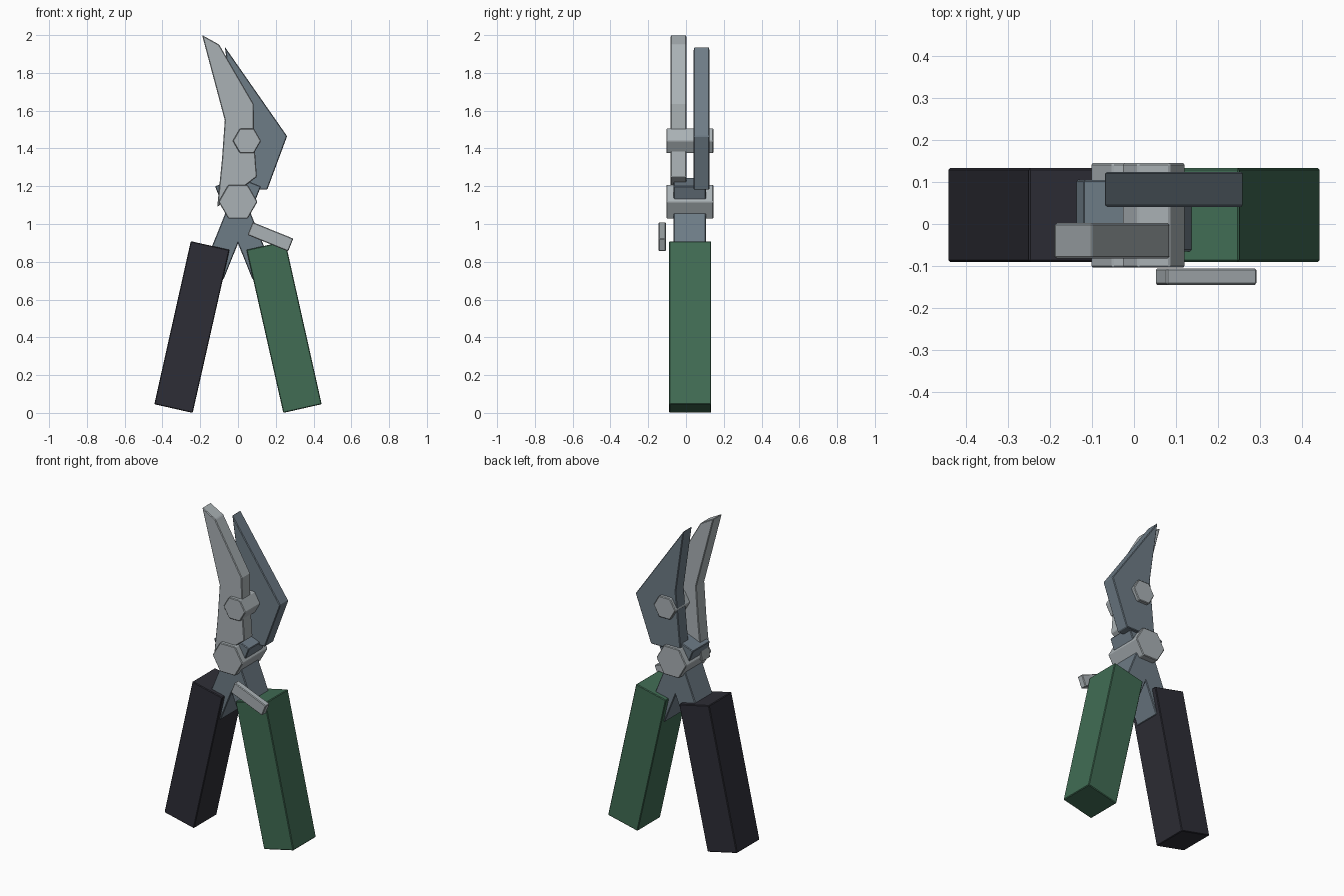
import bpy, bmesh, math

cube = bpy.data.objects.get("Cube")
if cube:
    bpy.data.objects.remove(cube, do_unlink=True)


def material(name, rgb):
    m = bpy.data.materials.new(name)
    m.use_nodes = True
    m.diffuse_color = (*rgb, 1)
    m.node_tree.nodes["Principled BSDF"].inputs["Base Color"].default_value = (*rgb, 1)
    return m


bright = material("bright_steel", (0.40, 0.44, 0.46))
dark = material("dark_steel", (0.155, 0.20, 0.24))
green = material("green_grip", (0.052, 0.15, 0.088))
black = material("black_grip", (0.027, 0.027, 0.037))


def plate(name, outline, y0, y1, mat, bevel=0.004):
    """Extrude an (x, z) outline from y0 to y1 with a fine edge bevel."""
    bm = bmesh.new()
    face = bm.faces.new([bm.verts.new((x, y0, z)) for x, z in outline])
    out = bmesh.ops.extrude_face_region(bm, geom=[face])
    moved = [v for v in out["geom"] if isinstance(v, bmesh.types.BMVert)]
    bmesh.ops.translate(bm, verts=moved, vec=(0, y1 - y0, 0))
    bmesh.ops.recalc_face_normals(bm, faces=bm.faces)
    mesh = bpy.data.meshes.new(name)
    bm.to_mesh(mesh)
    bm.free()
    mesh.materials.append(mat)
    obj = bpy.data.objects.new(name, mesh)
    bpy.context.collection.objects.link(obj)
    mod = obj.modifiers.new("edge_bevel", 'BEVEL')
    mod.width = bevel
    mod.segments = 1
    return obj


def bar(a, b, width):
    """Rectangle outline around the line from a to b."""
    dx, dz = b[0] - a[0], b[1] - a[1]
    k = width / 2 / math.hypot(dx, dz)
    nx, nz = -dz * k, dx * k
    return [(a[0] + nx, a[1] + nz), (a[0] - nx, a[1] - nz),
            (b[0] - nx, b[1] - nz), (b[0] + nx, b[1] + nz)]


def hexagon(x, z, r):
    return [(x + r * math.cos(i * math.pi / 3), z + r * math.sin(i * math.pi / 3))
            for i in range(6)]


# Grips and the crossed tangs that run into them, one per side
grip = [(-0.443, 0.046), (-0.24, 0), (-0.045, 0.863), (-0.25, 0.909)]
tang = bar((-0.133, 0.73), (0.065, 1.222), 0.122)
for side, sx, mat in (("right", 1, black), ("left", -1, green)):
    plate(side + "_grip", [(x * sx, z) for x, z in grip], -0.09, 0.133, mat)
    plate(side + "_tang", [(x * sx, z) for x, z in tang], -0.065, 0.105, dark)

# Blades
plate("front_blade", [(-0.19, 2.0), (-0.10, 1.95), (0.083, 1.635), (0.085, 1.45),
                      (0.10, 1.25), (-0.11, 1.09), (-0.085, 1.34), (-0.07, 1.55)],
      -0.082, 0.002, bright)
plate("rear_blade", [(-0.07, 1.938), (0.26, 1.465), (0.155, 1.182),
                     (-0.05, 1.182), (-0.015, 1.55)], 0.041, 0.124, dark)

# Hexagonal bolts
plate("blade_bolt", hexagon(0.047, 1.44, 0.075), -0.104, 0.145, bright)
plate("pivot_bolt", hexagon(0, 1.118, 0.103), -0.104, 0.145, bright)

# Locking latch
plate("latch", bar((0.064, 0.976), (0.279, 0.889), 0.073), -0.145, -0.106, bright)
